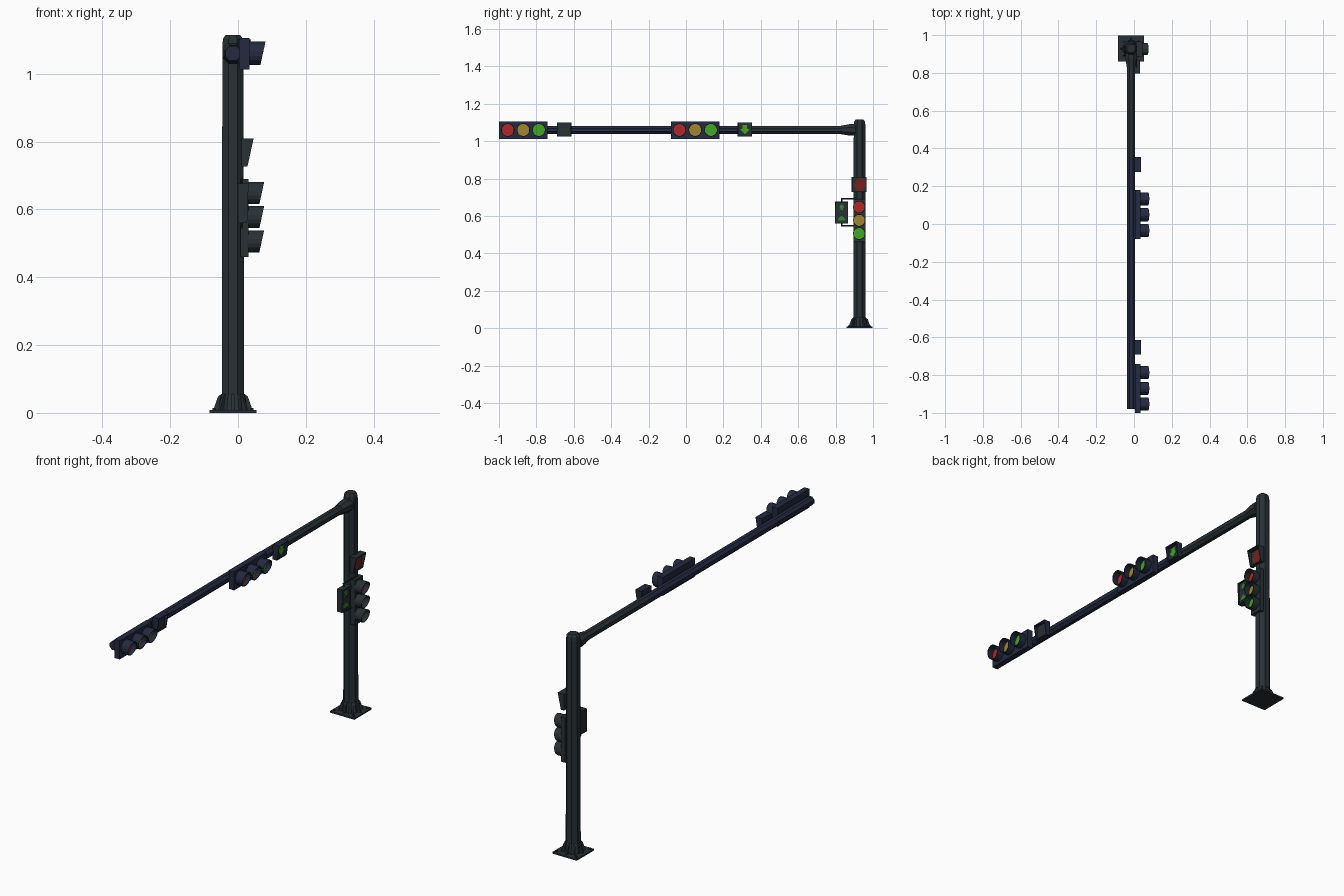
import bpy, bmesh, math
from mathutils import Vector

if "Cube" in bpy.data.objects:
    bpy.data.objects.remove(bpy.data.objects["Cube"])


def mat(name, r, g, b):
    m = bpy.data.materials.new(name)
    m.diffuse_color = (r, g, b, 1)
    m.use_nodes = True
    m.node_tree.nodes["Principled BSDF"].inputs["Base Color"].default_value = m.diffuse_color
    return m


CHAR = mat("charcoal", 0.021, 0.030, 0.036)
NAVY = mat("dark_navy", 0.017, 0.023, 0.050)
RED = mat("lens_red", 0.42, 0.020, 0.020)
AMBER = mat("lens_amber", 0.36, 0.23, 0.030)
GREEN = mat("lens_green", 0.055, 0.38, 0.018)
DIM_RED = mat("dim_red", 0.17, 0.015, 0.013)
SIGN_GREEN = mat("sign_green", 0.035, 0.24, 0.030)

PX, PY = -0.015, 0.928      # pole centre
AZ = 1.06                   # arm height


def loft(name, rings, mats, rule=None):
    """Closed mesh through rings of points; rule(strip number) gives the material slot."""
    bm = bmesh.new()
    vs = [[bm.verts.new(p) for p in ring] for ring in rings]
    n = len(vs[0])
    for k in range(len(vs) - 1):
        for i in range(n):
            j = (i + 1) % n
            f = bm.faces.new((vs[k][i], vs[k][j], vs[k + 1][j], vs[k + 1][i]))
            f.material_index = rule(k) if rule else 0
    bm.faces.new(vs[0][::-1]).material_index = rule(0) if rule else 0
    bm.faces.new(vs[-1]).material_index = rule(len(vs) - 1) if rule else 0
    bmesh.ops.recalc_face_normals(bm, faces=bm.faces)
    me = bpy.data.meshes.new(name)
    bm.to_mesh(me)
    bm.free()
    for m in mats:
        me.materials.append(m)
    ob = bpy.data.objects.new(name, me)
    bpy.context.collection.objects.link(ob)
    return ob


def circle(r, n, a0=0.5):
    return [(r * math.cos(2 * math.pi * (i + a0) / n), r * math.sin(2 * math.pi * (i + a0) / n))
            for i in range(n)]


def rect(w, h):
    return [(-w / 2, -h / 2), (w / 2, -h / 2), (w / 2, h / 2), (-w / 2, h / 2)]


def box(name, x, y, z, m):
    loft(name, [[(xx, y[0], z[0]), (xx, y[1], z[0]), (xx, y[1], z[1]), (xx, y[0], z[1])] for xx in x], [m])


def visor(name, outer, inner, cy, cz, x0, xtop, xbot, xin, m, face):
    """Open hood facing +x with a slanted lip; the recessed floor takes the face colour."""
    zt = max(p[1] for p in outer)

    def lip(sec):
        return [((xtop + xbot) / 2 + (xtop - xbot) / 2 * b / zt, cy + a, cz + b) for a, b in sec]

    def flat(sec, x):
        return [(x, cy + a, cz + b) for a, b in sec]
    loft(name, [flat(outer, x0), lip(outer), lip(inner), flat(inner, xin)], [m, face],
         lambda k: 1 if k == 3 else 0)


def glyph(name, pts, cy, cz, x, m):
    loft(name, [[(xx, cy + a, cz + b) for a, b in pts] for xx in (x - 0.001, x + 0.002)], [m])


def tube(name, a, b, r, m, n=6):
    a, b = Vector(a), Vector(b)
    q = (b - a).to_track_quat('Z', 'Y')
    loft(name, [[c + q @ Vector((u, v, 0)) for u, v in circle(r, n)] for c in (a, b)], [m])


# Pole with rounded top
F = 1 / math.cos(math.pi / 8)
loft("pole", [[(PX + u, PY + v, z) for u, v in circle(r * F, 8)]
              for r, z in ((0.033, 0), (0.031, 1.085), (0.029, 1.104), (0.021, 1.115))], [CHAR])

# Base plate, collar, gussets and bolts
box("base_plate", (PX - 0.069, PX + 0.069), (PY - 0.069, PY + 0.070), (0, 0.008), CHAR)
loft("base_collar", [[(PX + u, PY + v, z) for u, v in circle(r, 8)]
                     for r, z in ((0.046, 0.006), (0.040, 0.045), (0.035, 0.055))], [CHAR])
for i in range(8):
    a = i * math.pi / 4
    d, s = Vector((math.cos(a), math.sin(a), 0)), Vector((-math.sin(a), math.cos(a), 0))
    prof = ((0.025, 0.006), (0.058, 0.006), (0.054, 0.020), (0.044, 0.048), (0.034, 0.056), (0.025, 0.056))
    loft("base_gusset", [[Vector((PX, PY, z)) + d * r + s * t for r, z in prof] for t in (-0.004, 0.004)], [CHAR])
for sx in (-1, 1):
    for sy in (-1, 1):
        c = (PX + sx * 0.055, PY + sy * 0.055)
        tube("base_bolt", (*c, 0.006), (*c, 0.015), 0.006, CHAR)

# Mast arm: dark near the pole, navy along the outer part
loft("mast_arm", [[(PX + u, y, AZ + v) for u, v in circle(r * F, 8)]
                  for r, y in ((0.0215, -0.98), (0.0215, 0.35), (0.0215, 0.92))],
     [NAVY, CHAR], lambda k: 0 if k == 0 else 1)
loft("arm_socket", [[(PX + u, y, AZ + v) for u, v in circle(r * F, 8)]
                    for r, y in ((0.023, 0.83), (0.027, 0.855), (0.031, 0.875), (0.031, 0.905))], [CHAR])

# Signal heads: backplate plus three hooded lenses
LENSES = (("red", RED), ("amber", AMBER), ("green", GREEN))
OUT, INN = circle(0.0355, 16), circle(0.0325, 16)
for tag, y0, y1, centres in (("outer", -1.0, -0.74, (-0.953, -0.870, -0.787)),
                             ("inner", -0.08, 0.18, (-0.035, 0.049, 0.133))):
    box(tag + "_arm_signal_plate", (0.004, 0.034), (y0, y1), (1.012, 1.106), NAVY)
    for (nm, m), y in zip(LENSES, centres):
        visor(f"{tag}_arm_{nm}_lens_hood", OUT, INN, y, AZ, 0.03, 0.081, 0.066, 0.046, NAVY, m)
box("pole_signal_plate", (0.007, 0.031), (PY - 0.033, PY + 0.033), (0.46, 0.69), CHAR)
for (nm, m), z in zip(LENSES, (0.648, 0.577, 0.506)):
    visor(f"pole_{nm}_lens_hood", circle(0.033, 16), circle(0.030, 16), PY - 0.002, z,
          0.027, 0.077, 0.063, 0.043, CHAR, m)

# Square signs on the arm; the inner one shows a green arrow
for tag, y, m in (("outer", -0.652, NAVY), ("inner", 0.315, NAVY)):
    visor(tag + "_arm_sign", rect(0.078, 0.076), rect(0.068, 0.066), y, 1.063, 0.002, 0.038, 0.026, 0.02, m, CHAR)
ARROW = [(0, -0.026), (0.025, 0), (0.012, 0.004), (0.012, 0.022), (-0.012, 0.022), (-0.012, 0.004), (-0.025, 0)]
glyph("green_arrow", ARROW, 0.315, 1.063, 0.021, GREEN)

# Red hand sign on the pole
visor("stop_hand_sign", rect(0.080, 0.082), rect(0.072, 0.074), PY - 0.002, 0.768, 0.01, 0.046, 0.028, 0.022, CHAR, CHAR)
HAND = [(-0.014, -0.034), (0.022, -0.034), (0.031, -0.005), (0.031, 0.026), (0.020, 0.028), (0.012, 0.034),
        (0, 0.034), (-0.010, 0.028), (-0.018, 0.024), (-0.020, 0.004), (-0.030, 0.008), (-0.030, -0.004)]
glyph("red_hand", HAND, PY, 0.768, 0.023, DIM_RED)

# Walk sign on two side brackets
WY, WZ = 0.832, 0.618
visor("walk_sign", rect(0.070, 0.116), rect(0.062, 0.108), WY, WZ, 0.0, 0.031, 0.027, 0.022, CHAR, CHAR)
WALKER = [(-0.014, -0.016), (-0.006, -0.004), (-0.012, 0.004), (-0.006, 0.014), (0, 0.020), (0.007, 0.014),
          (0.013, 0.004), (0.006, -0.004), (0.010, -0.018), (0, -0.008)]
glyph("walk_figure", WALKER, WY, WZ + 0.026, 0.023, SIGN_GREEN)
glyph("walk_arrow", [(-0.021, -0.010), (0.021, -0.010), (0.017, 0.001), (0.004, 0.014), (-0.004, 0.014), (-0.017, 0.001)],
      WY, WZ - 0.032, 0.023, SIGN_GREEN)
for z0, z1 in ((WZ + 0.05, 0.692), (WZ - 0.05, 0.547)):
    tube("bracket_post", (0.012, WY, z0), (0.012, WY, z1), 0.004, CHAR)
    tube("bracket_bar", (0.012, WY - 0.003, z1), (0.012, PY, z1), 0.004, CHAR)
